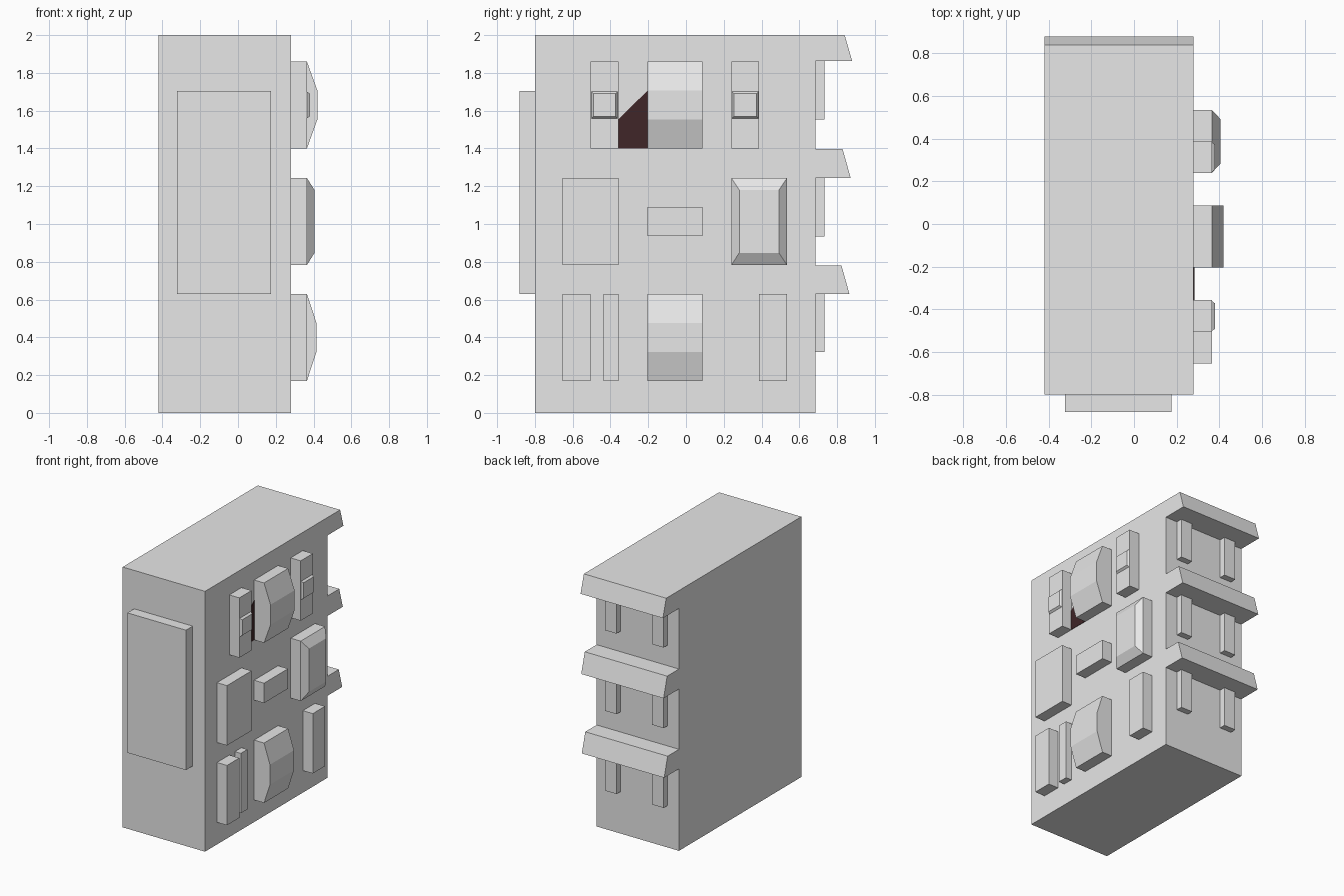
import bpy, bmesh

if "Cube" in bpy.data.objects:
    bpy.data.objects.remove(bpy.data.objects["Cube"])


def material(name, rgb):
    m = bpy.data.materials.new(name)
    m.diffuse_color = (*rgb, 1)
    m.use_nodes = True
    m.node_tree.nodes["Principled BSDF"].inputs["Base Color"].default_value = m.diffuse_color
    return m


GREY = material("light_grey", (0.8, 0.8, 0.8))
MAROON = material("dark_maroon", (0.05, 0.019, 0.021))
WALL = 0.28      # x of the right wall
FACE = 0.365     # x of the raised panel faces


def finish(bm, name, mat):
    bmesh.ops.recalc_face_normals(bm, faces=bm.faces)
    me = bpy.data.meshes.new(name)
    bm.to_mesh(me)
    bm.free()
    ob = bpy.data.objects.new(name, me)
    me.materials.append(mat)
    bpy.context.collection.objects.link(ob)


def loft(name, rings, mat=GREY):
    """Closed solid through rings of 3D points with equal counts."""
    bm = bmesh.new()
    vs = [[bm.verts.new(p) for p in r] for r in rings]
    n = len(vs[0])
    bm.faces.new(vs[0])
    bm.faces.new(vs[-1])
    for a, b in zip(vs, vs[1:]):
        for i in range(n):
            j = (i + 1) % n
            bm.faces.new((a[i], a[j], b[j], b[i]))
    finish(bm, name, mat)


def rect(x, y0, y1, z0, z1):
    return [(x, y0, z0), (x, y1, z0), (x, y1, z1), (x, y0, z1)]


def box(name, x0, x1, y0, y1, z0, z1):
    loft(name, [rect(x0, y0, y1, z0, z1), rect(x1, y0, y1, z0, z1)])


def slice_x(name, profile, x0, x1, mat=GREY):
    loft(name, [[(x, y, z) for y, z in profile] for x in (x0, x1)], mat)


# Main block with three sloping ledges along the back
ledges = [(0.63, 0.78, 0.865, 0.823), (1.243, 1.397, 0.872, 0.829),
          (1.862, 2.0, 0.88, 0.84)]
outline = [(-0.80, 0), (0.685, 0)]
for z0, z1, low, high in ledges:
    outline += [(0.685, z0), (low, z0), (high, z1)]
    if z1 < 2:
        outline.append((0.685, z1))
outline.append((-0.80, 2))
slice_x("main_block", outline, -0.42, WALL)

# Pairs of brackets hanging below each ledge
for i, (z0, *_) in enumerate(ledges):
    for side, x in (("left", -0.323), ("right", 0.077)):
        box(f"bracket_{side}_{i + 1}", x, x + 0.1, 0.685, 0.733, z0 - 0.308, z0)

# Front panel
box("front_panel", -0.323, 0.175, -0.882, -0.80, 0.63, 1.705)

# Flat raised panels on the right wall
panels = [("upper_panel_front", FACE, -0.505, -0.357, 1.40, 1.86),
          ("upper_panel_back", FACE, 0.24, 0.387, 1.40, 1.86),
          ("middle_panel", FACE, -0.655, -0.357, 0.783, 1.243),
          ("small_centre_panel", FACE, -0.205, 0.087, 0.937, 1.09),
          ("lower_panel_front", FACE, -0.655, -0.505, 0.17, 0.63),
          ("lower_narrow_panel", 0.33, -0.437, -0.357, 0.17, 0.63),
          ("lower_panel_back", FACE, 0.387, 0.535, 0.17, 0.63)]
for name, x, *span in panels:
    box(name, WALL, x, *span)

# Small bevelled pads on the upper panels
for side, y in (("front", -0.505), ("back", 0.24)):
    loft(f"pad_{side}", [rect(FACE - 0.005, y, y + 0.147, 1.555, 1.705),
                         rect(0.38, y + 0.014, y + 0.133, 1.57, 1.69)])

# Bevelled middle bay
loft("middle_bay", [rect(WALL, 0.24, 0.535, 0.783, 1.243),
                    rect(FACE, 0.24, 0.535, 0.783, 1.243),
                    rect(0.405, 0.282, 0.492, 0.847, 1.18)])

# Bowed bays, three facets tall
for name, z, x in (("upper_bay", 1.40, 0.42), ("lower_bay", 0.17, 0.415)):
    prof = [(WALL, z), (FACE, z), (x, z + 0.153), (x, z + 0.307),
            (FACE, z + 0.46), (WALL, z + 0.46)]
    loft(name, [[(px, y, pz) for px, pz in prof] for y in (-0.205, 0.087)])

# Dark slanted patch between the upper panel and bay
slice_x("dark_patch", [(-0.357, 1.40), (-0.205, 1.40), (-0.205, 1.705),
                       (-0.357, 1.555)], WALL, WALL + 0.003, MAROON)
